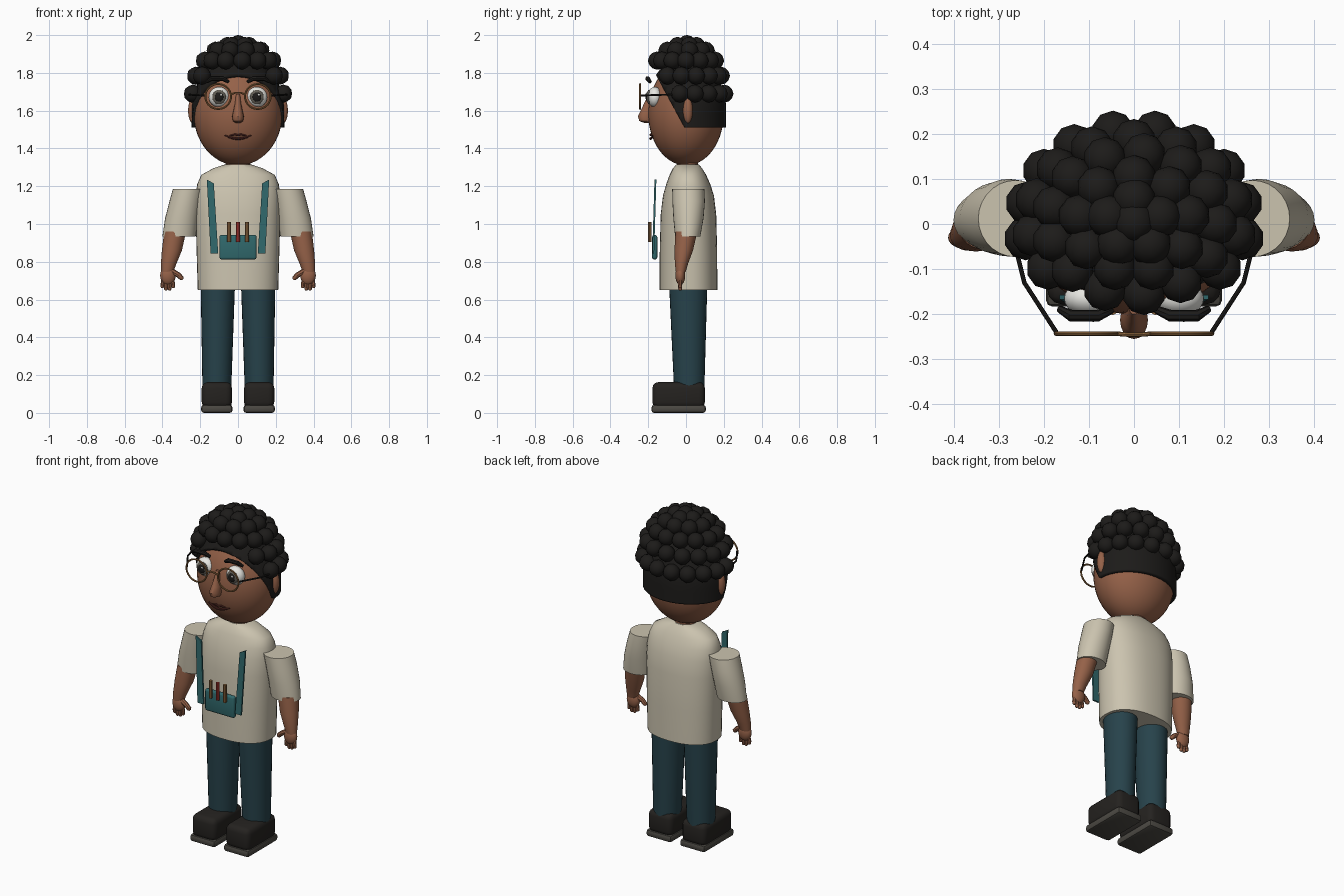
import bpy, bmesh
from math import sin, cos, pi, radians
from mathutils import Vector

if "Cube" in bpy.data.objects:
    bpy.data.objects.remove(bpy.data.objects["Cube"])

def mat(name, r, g, b):
    m = bpy.data.materials.new(name)
    m.diffuse_color = (r, g, b, 1)
    m.use_nodes = True
    m.node_tree.nodes["Principled BSDF"].inputs["Base Color"].default_value = m.diffuse_color
    return m

SKIN = mat("skin", .30, .12, .065)
HAIR = mat("black_hair", .012, .011, .010)
SHIRT = mat("cream", .60, .55, .43)
JEANS = mat("dark_denim", .02, .055, .07)
TEAL = mat("teal", .03, .14, .15)
SHOE = mat("shoe_black", .018, .016, .014)
SOLE = mat("sole_grey", .07, .065, .055)
GOLD = mat("frame_brown", .28, .14, .05)
RED = mat("red", .45, .04, .03)
LIP = mat("lip", .10, .025, .02)
WHITE = mat("eye_white", .8, .8, .76)
IRIS = mat("iris", .12, .11, .09)

def finish(bm, name, m):
    bmesh.ops.recalc_face_normals(bm, faces=bm.faces)
    me = bpy.data.meshes.new(name)
    bm.to_mesh(me)
    bm.free()
    ob = bpy.data.objects.new(name, me)
    bpy.context.collection.objects.link(ob)
    me.materials.append(m)
    return ob

def loft(name, m, rings, n=28, power=2.0):
    """Closed stack of (cx, cy, z, rx, ry) super-ellipses."""
    bm, loops = bmesh.new(), []
    f = lambda t: (abs(t) ** (2 / power)) * (1 if t >= 0 else -1)
    for cx, cy, z, rx, ry in rings:
        loops.append([bm.verts.new((cx + rx * f(cos(2 * pi * i / n)), cy + ry * f(sin(2 * pi * i / n)), z))
                      for i in range(n)])
    for a, b in zip(loops, loops[1:]):
        for i in range(n):
            bm.faces.new((a[i], a[(i + 1) % n], b[(i + 1) % n], b[i]))
    bm.faces.new(loops[0])
    bm.faces.new(loops[-1])
    return finish(bm, name, m)

def ball(name, m, c, r, u=24, v=16):
    bm = bmesh.new()
    bmesh.ops.create_uvsphere(bm, u_segments=u, v_segments=v, radius=1)
    for p in bm.verts:
        p.co = Vector(c) + Vector([p.co[k] * r[k] for k in range(3)])
    return finish(bm, name, m)

def box(name, m, lo, hi, bevel, seg=3):
    bm = bmesh.new()
    bmesh.ops.create_cube(bm, size=1)
    for p in bm.verts:
        p.co = [lo[k] + (hi[k] - lo[k]) * (p.co[k] + .5) for k in range(3)]
    bmesh.ops.bevel(bm, geom=bm.edges[:], offset=bevel, segments=seg, profile=.5, affect='EDGES')
    return finish(bm, name, m)

def tube(name, m, pts, r, radii=None, cyclic=False):
    cu = bpy.data.curves.new(name, 'CURVE')
    cu.dimensions, cu.bevel_depth, cu.bevel_resolution, cu.use_fill_caps = '3D', r, 2, True
    sp = cu.splines.new('POLY')
    sp.points.add(len(pts) - 1)
    for i, p in enumerate(pts):
        sp.points[i].co = (*p, 1)
        sp.points[i].radius = radii[i] if radii else 1
    sp.use_cyclic_u = cyclic
    cu.materials.append(m)
    ob = bpy.data.objects.new(name, cu)
    bpy.context.collection.objects.link(ob)
    bpy.ops.object.select_all(action='DESELECT')
    ob.select_set(True)
    bpy.context.view_layer.objects.active = ob
    bpy.ops.object.convert(target='MESH')
    return bpy.context.object

# Shirt body and neck
loft("shirt", SHIRT, [(0, .013, .65, .213, .153), (0, .013, .85, .219, .152), (0, .013, 1.05, .224, .147),
                      (0, .013, 1.15, .224, .135), (0, .012, 1.21, .216, .117), (0, .01, 1.26, .195, .097),
                      (0, .008, 1.295, .13, .077), (0, .008, 1.315, .07, .06)], 40, 2.3)
loft("neck", SKIN, [(0, .008, 1.25, .065, .055), (0, .008, 1.36, .065, .055)])

for s in (-1, 1):
    side = "left" if s > 0 else "right"
    # Legs and shoes
    loft(side + "_leg", JEANS, [(s * .112, .017, .12, .076, .08), (s * .107, .012, .65, .09, .1),
                                (s * .107, .012, .70, .09, .1)])
    box(side + "_shoe", SHOE, (s * .112 - .08, -.178, .025), (s * .112 + .08, .1, .163), .032)
    box(side + "_sole", SOLE, (s * .112 - .083, -.183, 0), (s * .112 + .083, .105, .042), .014, 2)
    # Sleeve, forearm, hand
    loft(side + "_sleeve", SHIRT, [(s * .312, .009, .935, .088, .067), (s * .298, .013, 1.03, .088, .08),
                                   (s * .278, .014, 1.12, .085, .086), (s * .262, .012, 1.185, .083, .085)])
    loft(side + "_forearm", SKIN, [(s * .375, -.028, .745, .032, .026), (s * .367, -.024, .79, .041, .035),
                                   (s * .35, -.012, .86, .053, .049), (s * .333, .002, .96, .058, .058)])
    ball(side + "_palm", SKIN, (s * .371, -.03, .727), (.041, .026, .05))
    for i, (x, z) in enumerate([(.343, .66), (.362, .648), (.381, .648), (.400, .66)]):
        tube(f"{side}_finger_{i}", SKIN, [(s * (.371 + (x - .371) * .8), -.03, .71), (s * x, -.032, z + .02),
                                          (s * x, -.03, z + .005), (s * x, -.03, z)], .011, [1, 1, .85, .45])
    tube(side + "_thumb", SKIN, [(s * .35, -.034, .75), (s * .315, -.038, .73), (s * .297, -.038, .712),
                                 (s * .292, -.038, .706)], .014, [1.1, 1, .9, .4])
    # Shoulder strap
    bm = bmesh.new()
    front = [(.165, 1.235), (.128, 1.215), (.105, .845), (.145, .845)]
    vs = [bm.verts.new((s * x, -.157 - (1.23 - z) * .03, z)) for x, z in front]
    face = bm.faces.new(vs)
    ext = bmesh.ops.extrude_face_region(bm, geom=[face])
    for v in [g for g in ext['geom'] if isinstance(g, bmesh.types.BMVert)]:
        v.co.y -= .01
    bm.faces.ensure_lookup_table()
    if not face.is_valid or len(bm.faces) < 6:
        bmesh.ops.holes_fill(bm, edges=bm.edges[:])
    finish(bm, side + "_strap", TEAL)
    # Ears, eyes, brows
    ball(side + "_ear", SKIN, (s * .238, .01, 1.6), (.026, .026, .068))
    ball(side + "_eye", WHITE, (s * .1, -.165, 1.672), (.055, .04, .054))
    ball(side + "_iris", IRIS, (s * .1, -.196, 1.672), (.036, .013, .038))
    ball(side + "_pupil", HAIR, (s * .1, -.204, 1.672), (.023, .01, .025))
    ball(side + "_eye_highlight", WHITE, (s * .1 + .01, -.213, 1.684), (.006, .004, .006), 10, 8)
    tube(side + "_eyebrow", HAIR, [(s * .05, -.19, 1.752), (s * .08, -.203, 1.77), (s * .14, -.203, 1.77),
                                   (s * .166, -.188, 1.752)], .013, [.7, 1, 1, .6])
    # Glasses rim and temple
    tube(side + "_glasses_rim", GOLD, [(s * .105 + .068 * cos(2 * pi * i / 36), -.243, 1.675 + .066 * sin(2 * pi * i / 36))
                                       for i in range(36)], .005, cyclic=True)
    tube(side + "_glasses_temple", HAIR, [(s * .172, -.24, 1.68), (s * .243, -.13, 1.684), (s * .258, -.07, 1.685),
                                          (s * .245, .01, 1.675)], .005)
tube("glasses_bridge", GOLD, [(-.04, -.243, 1.685), (-.015, -.245, 1.695), (.015, -.245, 1.695), (.04, -.243, 1.685)], .005)

# Pouch with pencils
box("pouch", TEAL, (-.098, -.18, .812), (.098, -.152, .942), .012)
for i, m in enumerate((GOLD, RED, GOLD)):
    tube(f"pencil_{i}", m, [((i - 1) * .048, -.192, .905), ((i - 1) * .048, -.192, 1.01)], .01)

# Head, nose, mouth
ball("head", SKIN, (0, 0, 1.585), (.235, .2, .275), 40, 28)
loft("nose", SKIN, [(0, -.2, 1.535, .012, .02), (0, -.212, 1.545, .027, .035), (0, -.213, 1.57, .031, .042),
                    (0, -.205, 1.6, .024, .035), (0, -.195, 1.64, .016, .026), (0, -.185, 1.685, .011, .015)], 16)
tube("mouth", LIP, [(x / 100, -.188 + abs(x) * .0016, 1.452 + .018 * (x / 7) ** 2) for x in range(-7, 8)],
     .007, [.4 + .6 * (1 - (x / 7) ** 2) for x in range(-7, 8)])
tube("upper_lip", LIP, [(-.045, -.181, 1.468), (-.015, -.187, 1.474), (0, -.188, 1.47), (.015, -.187, 1.474),
                        (.045, -.181, 1.468)], .006, [.4, 1, .8, 1, .4])

# Hair cap with straight back edge and sloping hairline
bm = bmesh.new()
bmesh.ops.create_uvsphere(bm, u_segments=48, v_segments=32, radius=1)
for v in bm.verts:
    v.co = (v.co.x * .245, v.co.y * .213, 1.6 + v.co.z * .285)
def cut(co, no):
    bmesh.ops.bisect_plane(bm, geom=bm.verts[:] + bm.edges[:] + bm.faces[:], plane_co=co, plane_no=no, clear_outer=True)
cut((0, 0, 1.51), (0, 0, -1))
for v in bm.verts:
    if v.co.z < 1.6:
        k = ((v.co.x / .245) ** 2 + (v.co.y / .213) ** 2) ** .5
        v.co.x, v.co.y = v.co.x / k, v.co.y / k
cut((0, -.157, 1.785), (0, -.265, -.144))
cap = finish(bm, "hair_cap", HAIR)
sol = cap.modifiers.new("thickness", 'SOLIDIFY')
sol.thickness, sol.offset = .03, -1

# Curls in rings: z, rx, ry, start angle, end angle, count
bm = bmesh.new()
spots = [(0, .005, 1.953)]
for z, rx, ry, a0, a1, n in [(1.69, .243, .207, -9, 189, 10), (1.785, .225, .185, -32, 212, 11),
                             (1.865, .182, .155, 0, 332.3, 13), (1.918, .122, .105, 10, 330, 9),
                             (1.943, .06, .055, 18, 306, 5)]:
    for i in range(n):
        a = radians(a0 + (a1 - a0) * i / (n - 1))
        spots.append((rx * cos(a), ry * sin(a), z))
for p in spots:
    new = bmesh.ops.create_icosphere(bm, subdivisions=2, radius=.048)
    bmesh.ops.translate(bm, verts=new['verts'], vec=p)
finish(bm, "curls", HAIR)

# Smooth shading with crisp edges
bpy.ops.object.select_all(action='DESELECT')
for ob in bpy.context.scene.objects:
    if ob.type == 'MESH':
        ob.select_set(True)
        bpy.context.view_layer.objects.active = ob
bpy.ops.object.shade_smooth_by_angle(angle=radians(40))
